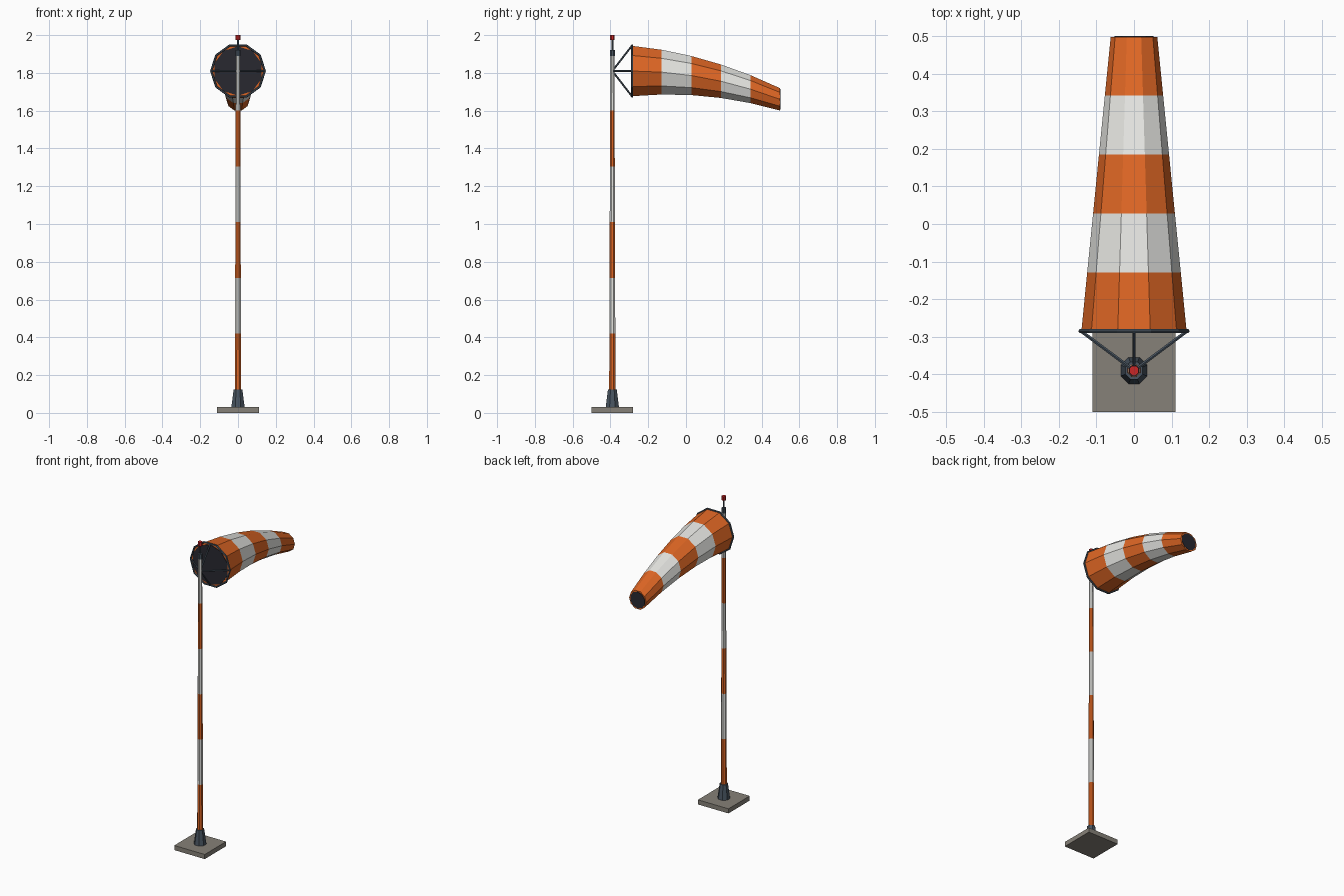
import bpy, bmesh, math
from mathutils import Vector, Matrix

if "Cube" in bpy.data.objects:
    bpy.data.objects.remove(bpy.data.objects["Cube"])


def mat(name, *srgb):
    m = bpy.data.materials.new(name)
    lin = [((c / 255 + 0.055) / 1.055) ** 2.4 for c in srgb]
    m.diffuse_color = (*lin, 1)
    m.use_nodes = True
    m.node_tree.nodes["Principled BSDF"].inputs["Base Color"].default_value = m.diffuse_color
    return m


ORANGE = mat("orange", 222, 102, 36)
WHITE = mat("off_white", 228, 228, 224)
STONE = mat("concrete", 134, 129, 120)
STEEL = mat("steel", 72, 84, 96)
DARK = mat("dark_inside", 40, 40, 48)
RED = mat("lamp_red", 200, 38, 38)

PY = -0.39      # pole position in y
HUB = 1.81      # height of sock mouth centre
MOUTH = -0.285  # y of sock mouth


def finish(name, bm, *mats):
    bmesh.ops.recalc_face_normals(bm, faces=bm.faces)
    me = bpy.data.meshes.new(name)
    bm.to_mesh(me)
    bm.free()
    for m in mats:
        me.materials.append(m)
    ob = bpy.data.objects.new(name, me)
    bpy.context.collection.objects.link(ob)
    return ob


def loft(name, rings, mats, rule=lambda i: 0, closed=False):
    """Skin a list of vertex rings; rule gives the material of each band."""
    bm = bmesh.new()
    vs = [[bm.verts.new(p) for p in r] for r in rings]
    n = len(vs[0])
    for i in range(len(vs) if closed else len(vs) - 1):
        a, b = vs[i], vs[(i + 1) % len(vs)]
        for k in range(n):
            f = bm.faces.new((a[k], a[(k + 1) % n], b[(k + 1) % n], b[k]))
            f.material_index = rule(i)
    if not closed:
        bm.faces.new(vs[0]).material_index = rule(0)
        bm.faces.new(vs[-1]).material_index = rule(len(vs) - 2)
    return finish(name, bm, *mats)


def flat_ring(r, z, n=8):
    """Horizontal ring round the pole axis, with a flat facing the front."""
    return [(r * math.cos(math.tau * (k + .5) / n),
             PY + r * math.sin(math.tau * (k + .5) / n), z) for k in range(n)]


def upright_ring(r, y, z, n=10, turn=0.0):
    return [(r * math.cos(math.tau * (k + turn) / n), y,
             z + r * math.sin(math.tau * (k + turn) / n)) for k in range(n)]


def rod(name, a, b, r, m, n=6):
    a, b = Vector(a), Vector(b)
    d = b - a
    bm = bmesh.new()
    M = Matrix.Translation((a + b) / 2) @ d.to_track_quat('Z', 'Y').to_matrix().to_4x4()
    bmesh.ops.create_cone(bm, cap_ends=True, segments=n, radius1=r, radius2=r,
                          depth=d.length, matrix=M)
    return finish(name, bm, m)


# ground plate
bm = bmesh.new()
bmesh.ops.create_cube(bm, size=1, matrix=Matrix.Translation((0, PY, 0.015))
                      @ Matrix.Diagonal((0.22, 0.22, 0.03, 1)))
finish("ground_plate", bm, STONE)

# tapered foot and striped pole
loft("pole_foot", [flat_ring(0.038, 0.03), flat_ring(0.025, 0.125)], [STEEL])
loft("striped_pole", [flat_ring(0.018 - 0.006 * i / 6, 0.125 + 0.295 * i) for i in range(7)],
     [ORANGE, WHITE], lambda i: i % 2)

# swivel cap, lamp stem, lamp
loft("swivel_cap", [flat_ring(0.0145, 1.89), flat_ring(0.0145, 1.922)], [STEEL])
loft("lamp_stem", [flat_ring(0.005, 1.922, 6), flat_ring(0.005, 1.976, 6)], [STEEL])
loft("warning_lamp", [flat_ring(0.0135, 1.974), flat_ring(0.0135, 2.0)], [RED])

# drooping striped sock
loft("wind_sock",
     [upright_ring(0.14 - 0.078 * t, MOUTH + 0.783 * t, HUB - 0.15 * t * t)
      for t in (i / 5 for i in range(6))], [ORANGE, WHITE], lambda i: i % 2)

# dark openings at both ends
loft("mouth_opening", [upright_ring(0.131, MOUTH - 0.003, HUB, turn=.5),
                       upright_ring(0.131, MOUTH + 0.003, HUB, turn=.5)], [DARK])
loft("tail_opening", [upright_ring(0.054, 0.495, 1.66, turn=.5),
                      upright_ring(0.054, 0.5, 1.66, turn=.5)], [DARK])

# mouth hoop: ten-sided ring with a small round section
hoop = []
for k in range(6):
    a = math.tau * k / 6
    hoop.append(upright_ring(0.142 + 0.006 * math.cos(a), MOUTH + 0.006 * math.sin(a), HUB))
loft("mouth_hoop", hoop, [STEEL], closed=True)

# four struts from pole to hoop
for i, (dx, dz) in enumerate(((1, 0), (-1, 0), (0, 0.96), (0, -0.96))):
    rod(f"hoop_strut_{i + 1}", (0, PY, HUB),
        (0.141 * dx, MOUTH, HUB + 0.141 * dz), 0.005, STEEL)
